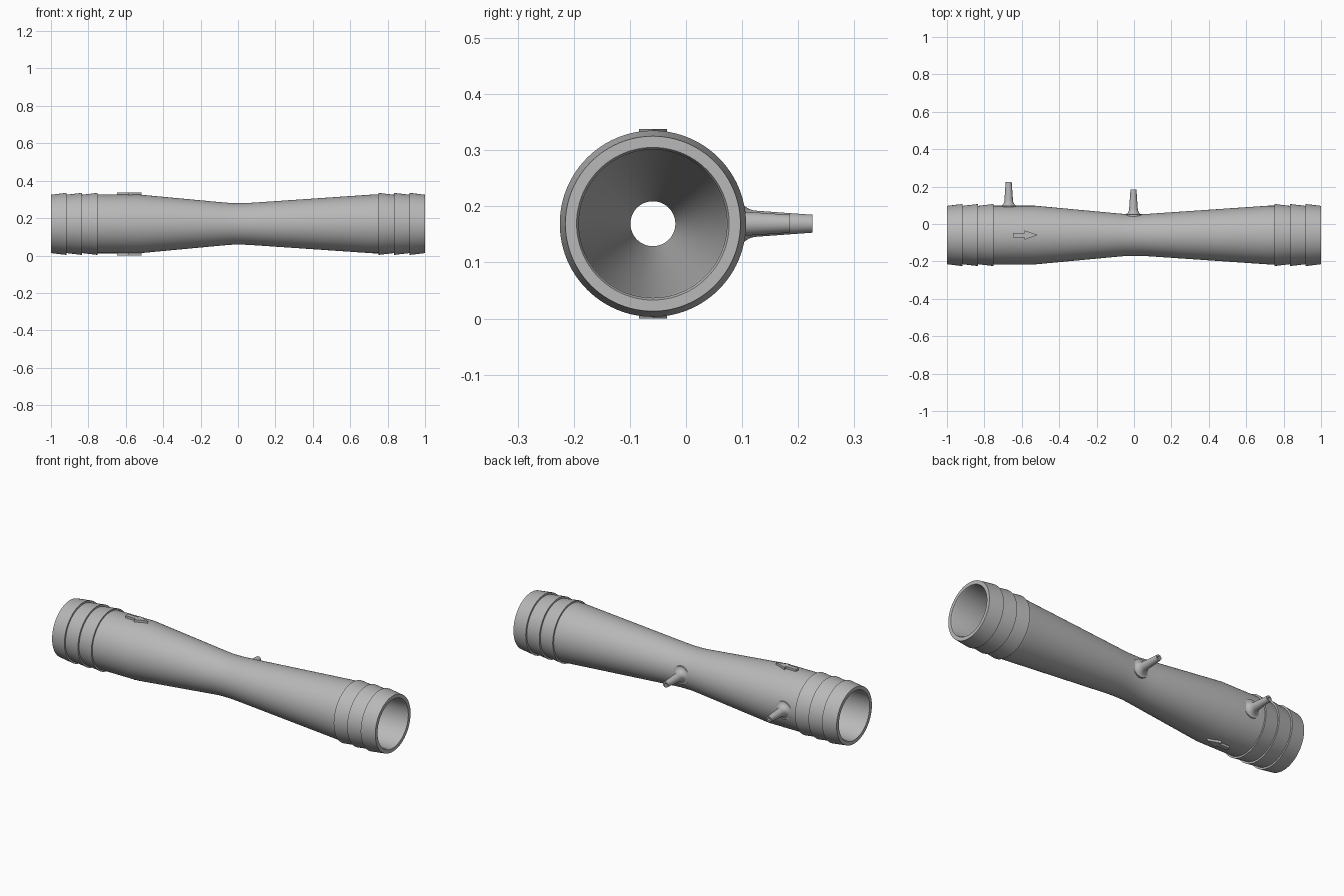
import bpy, bmesh
from math import cos, sin, pi, radians
from mathutils import Vector

cube = bpy.data.objects.get("Cube")
if cube:
    bpy.data.objects.remove(cube)

AXIS_Y, AXIS_Z = -0.059, 0.169

grey = bpy.data.materials.new("grey_plastic")
grey.use_nodes = True
colour = (0.48, 0.48, 0.48, 1)
grey.diffuse_color = colour
grey.node_tree.nodes["Principled BSDF"].inputs["Base Color"].default_value = colour


def finish(name, bm, smooth=True):
    bmesh.ops.recalc_face_normals(bm, faces=bm.faces)
    mesh = bpy.data.meshes.new(name)
    bm.to_mesh(mesh)
    bm.free()
    mesh.materials.append(grey)
    obj = bpy.data.objects.new(name, mesh)
    bpy.context.collection.objects.link(obj)
    if smooth:
        bpy.ops.object.select_all(action='DESELECT')
        obj.select_set(True)
        bpy.context.view_layer.objects.active = obj
        bpy.ops.object.shade_smooth_by_angle(angle=radians(30))
    return obj


def lathe(name, profile, origin, along, side, steps, closed):
    """Revolve (distance, radius) points round the direction 'along'."""
    bm = bmesh.new()
    other = along.cross(side)
    rings = []
    for d, r in profile:
        rings.append([bm.verts.new(origin + along * d + r * (
            side * cos(2 * pi * i / steps) + other * sin(2 * pi * i / steps)))
            for i in range(steps)])
    pairs = list(zip(rings, rings[1:]))
    if closed:
        pairs.append((rings[-1], rings[0]))
    else:
        bm.faces.new(rings[0])
        bm.faces.new(rings[-1])
    for a, b in pairs:
        for i in range(steps):
            j = (i + 1) % steps
            bm.faces.new((a[i], a[j], b[j], b[i]))
    return finish(name, bm)


X, Y, Z = Vector((1, 0, 0)), Vector((0, 1, 0)), Vector((0, 0, 1))

# Main tube: three hose barbs at each end, a narrow throat and a tapered bore
barbs = []
for outer, inner in ((1.0, 0.917), (0.917, 0.833), (0.833, 0.75)):
    barbs += [(outer, 0.156), (inner, 0.166)]
barbs.append((0.75, 0.157))
left_end = [(-x, r) for x, r in barbs]
waist = [(-0.53, 0.157), (-0.08, 0.115), (-0.03, 0.111),
         (0.03, 0.111), (0.08, 0.1135), (0.72, 0.157)]
bore = [(1, 0.136), (0.992, 0.132), (0.75, 0.13), (0.04, 0.04),
        (-0.04, 0.04), (-0.53, 0.13), (-0.992, 0.132), (-1, 0.136)]
lathe("venturi_tube", left_end + waist + barbs[::-1] + bore,
      Vector((0, AXIS_Y, AXIS_Z)), X, Y, 96, True)


# Side nozzles with a flared foot and a hollow tip
def nozzle(name, x, surface, tip):
    foot = [(surface - 0.025, 0.05), (surface - 0.008, 0.05)]
    for i in range(7):
        a = i / 6 * pi / 2
        foot.append((surface + 0.03 - 0.032 * cos(a),
                     0.05 - 0.027 * sin(a)))
    spout = [(tip, 0.016), (tip, 0.008), (surface - 0.01, 0.008)]
    lathe(name, foot + spout, Vector((x, 0, AXIS_Z)), Y, X, 32, False)


nozzle("inlet_nozzle", -0.67, AXIS_Y + 0.157, 0.225)
nozzle("throat_nozzle", -0.003, AXIS_Y + 0.111, 0.185)


# Raised flow arrows above and below
def arrow(name, z_low, z_high):
    half = [(-0.648, 0.012), (-0.585, 0.012), (-0.585, 0.025), (-0.515, 0)]
    outline = half + [(x, -y) for x, y in half[-2::-1]]
    bm = bmesh.new()
    face = bm.faces.new([bm.verts.new((x, AXIS_Y + y, z_low)) for x, y in outline])
    top = bmesh.ops.extrude_face_region(bm, geom=[face])["geom"]
    bmesh.ops.translate(bm, vec=Z * (z_high - z_low),
                        verts=[v for v in top if isinstance(v, bmesh.types.BMVert)])
    finish(name, bm, smooth=False)


arrow("top_flow_arrow", 0.31, 2 * AXIS_Z)
arrow("bottom_flow_arrow", 0, 0.028)
